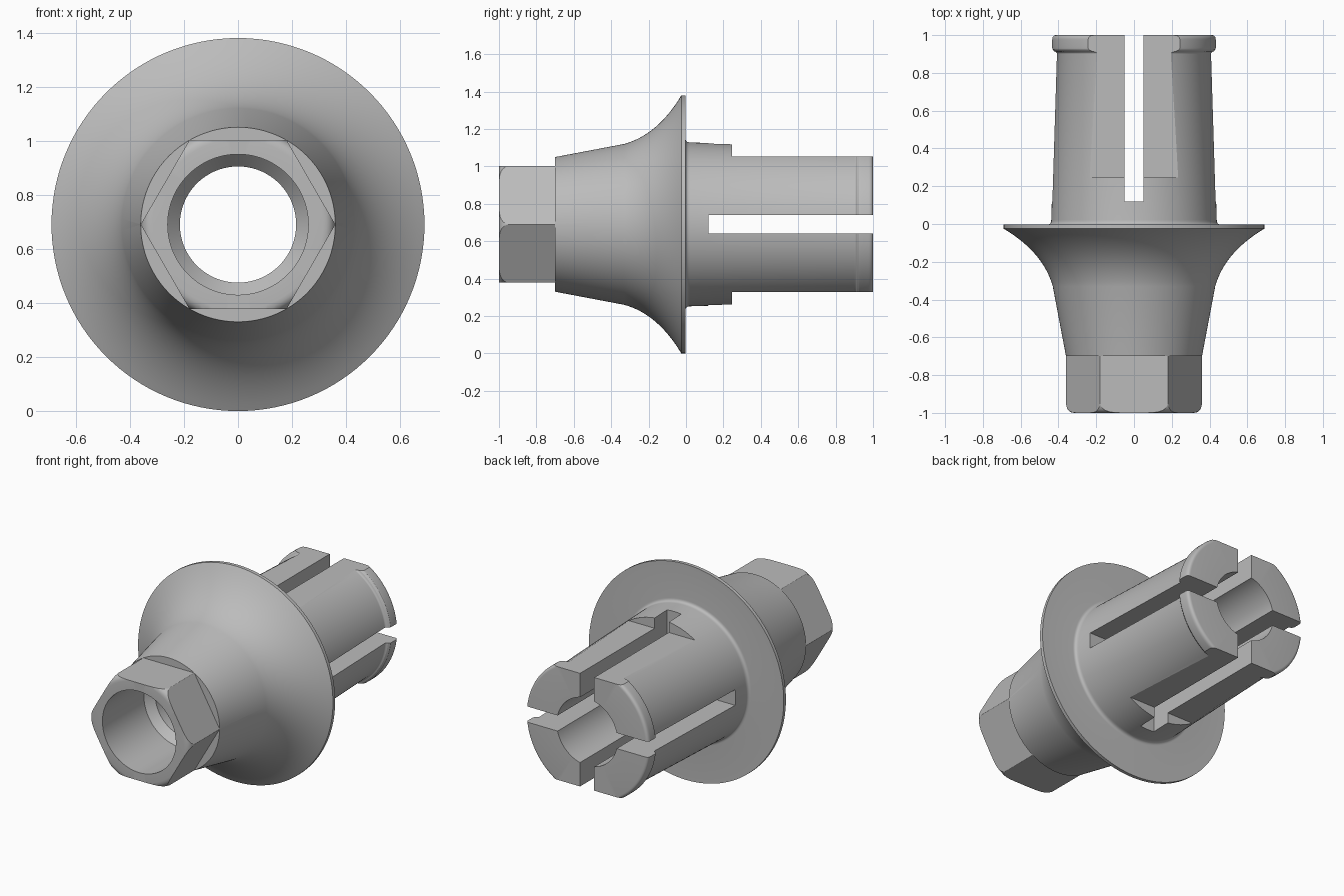
import bpy, bmesh, math
from mathutils import Matrix, Vector

if "Cube" in bpy.data.objects:
    bpy.data.objects.remove(bpy.data.objects["Cube"], do_unlink=True)

AXIS_Z = 0.69
SEGMENTS = 128

metal = bpy.data.materials.new("grey metal")
metal.use_nodes = True
GREY = (0.5, 0.5, 0.5, 1)
metal.diffuse_color = GREY
metal.node_tree.nodes["Principled BSDF"].inputs["Base Color"].default_value = GREY


def finish(bm, name):
    mesh = bpy.data.meshes.new(name)
    bm.to_mesh(mesh)
    bm.free()
    obj = bpy.data.objects.new(name, mesh)
    bpy.context.collection.objects.link(obj)
    return obj


def arc(r0, y0, rc, yc, r1, y1, steps):
    """Quadratic curve between two profile points."""
    pts = []
    for i in range(steps + 1):
        t = i / steps
        a, b, c = (1 - t) ** 2, 2 * t * (1 - t), t * t
        pts.append((a * r0 + b * rc + c * r1, a * y0 + b * yc + c * y1))
    return pts


def lathe(name, profile):
    """Turn a closed (radius, y) profile around the y axis."""
    bm = bmesh.new()
    vs = [bm.verts.new((r, y, 0)) for r, y in profile]
    es = [bm.edges.new((vs[i], vs[(i + 1) % len(vs)])) for i in range(len(vs))]
    bmesh.ops.spin(bm, geom=vs + es, cent=(0, 0, 0), axis=(0, 1, 0),
                   angle=math.tau, steps=SEGMENTS)
    bmesh.ops.remove_doubles(bm, verts=bm.verts, dist=1e-5)
    bmesh.ops.recalc_face_normals(bm, faces=bm.faces)
    return finish(bm, name)


def cut_box(target, x, y, z, turn=0):
    """Subtract the box spanning the given ranges, turned about the y axis."""
    lo, hi = Vector((x[0], y[0], z[0])), Vector((x[1], y[1], z[1]))
    bm = bmesh.new()
    bmesh.ops.create_cube(bm, size=1, matrix=Matrix.Rotation(turn, 4, 'Y')
                          @ Matrix.Translation((lo + hi) / 2)
                          @ Matrix.Diagonal((*(hi - lo), 1)))
    cutter = finish(bm, "cutter")
    cutter.hide_render = True
    mod = target.modifiers.new("cut", 'BOOLEAN')
    mod.operation, mod.solver, mod.object = 'DIFFERENCE', 'EXACT', cutter
    bpy.ops.object.modifier_apply(modifier=mod.name)
    bpy.data.objects.remove(cutter, do_unlink=True)


# Turned body: rounded nose, cone, flared flange, sleeve with end lip, bore
profile = [(0.26, -1)]
profile += arc(0.315, -1, 0.355, -1, 0.36, -0.95, 6)
profile += [(0.36, -0.7)]
profile += arc(0.43, -0.33, 0.48, -0.15, 0.69, -0.025, 16)
profile += [(0.69, -0.003)]
profile += arc(0.46, -0.003, 0.438, -0.003, 0.438, 0.022, 6)
profile += arc(0.411, 0.9, 0.411, 0.91, 0.425, 0.914, 4)
profile += arc(0.435, 0.925, 0.436, 0.93, 0.436, 0.935, 2)
profile += arc(0.436, 0.975, 0.436, 1, 0.415, 1, 5)
profile += [(0.215, 1), (0.215, -0.53), (0.26, -0.58)]
body = lathe("abutment_body", profile)
bpy.context.view_layer.objects.active = body
body.select_set(True)

# Hexagonal nose
for i in range(6):
    cut_box(body, (-0.6, 0.6), (-1.1, -0.7), (0.312, 0.6), i * math.tau / 6)

# Flats above and below the sleeve
for i in range(2):
    cut_box(body, (-0.6, 0.6), (0.245, 1.1), (0.362, 0.6), i * math.pi)

# Crossed slots that split the sleeve into four prongs
for i in range(2):
    cut_box(body, (-0.05, 0.05), (0.12, 1.1), (-0.6, 0.6), i * math.pi / 2)

# Finish
body.data.materials.clear()
body.data.materials.append(metal)
for poly in body.data.polygons:
    poly.material_index = 0
body.location.z = AXIS_Z
bpy.ops.object.shade_smooth_by_angle(angle=math.radians(25))
